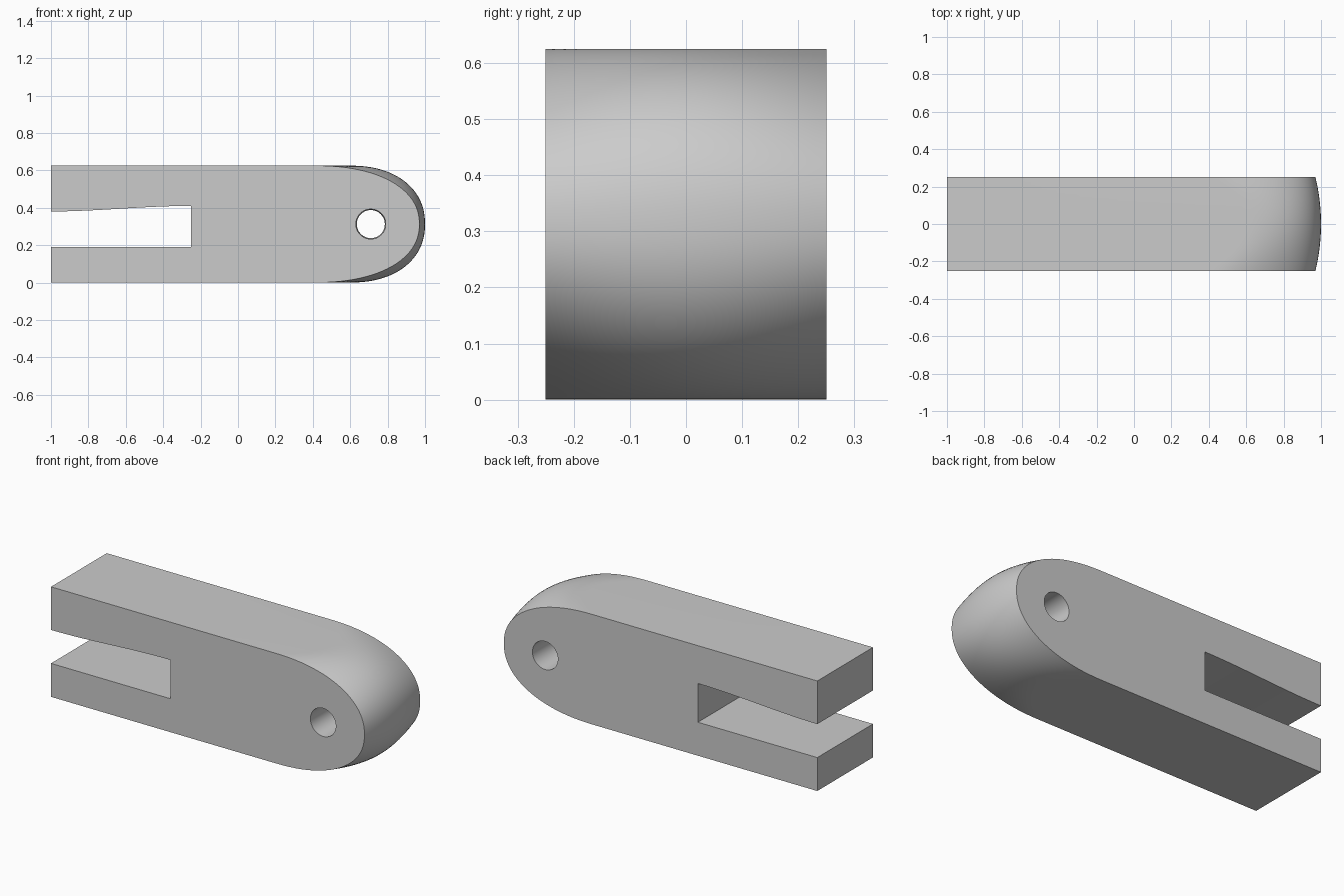
import bpy, bmesh, math

if "Cube" in bpy.data.objects:
    bpy.data.objects.remove(bpy.data.objects["Cube"])

HALF_Y, HEIGHT = 0.25, 0.625
MID = HEIGHT / 2
ROWS, ARC = 24, 48


def new_object(name, bm):
    bmesh.ops.recalc_face_normals(bm, faces=bm.faces)
    mesh = bpy.data.meshes.new(name)
    bm.to_mesh(mesh)
    bm.free()
    ob = bpy.data.objects.new(name, mesh)
    bpy.context.collection.objects.link(ob)
    return ob


def loft(bm, rings, caps=True):
    rows = [[bm.verts.new(p) for p in ring] for ring in rings]
    n = len(rows[0])
    for a, b in zip(rows, rows[1:]):
        for i in range(n):
            j = (i + 1) % n
            bm.faces.new((a[i], a[j], b[j], b[i]))
    if caps:
        bm.faces.new(rows[0])
        bm.faces.new(rows[-1])


def body_ring(y):
    # Nose gets longer and blunter towards the middle of the width
    t = (y / HALF_Y) ** 2
    start, end = 0.60 - 0.19 * t, 1.0 - 0.03 * t
    pts = [(-1, 0)]
    for i in range(ARC + 1):
        a = -math.pi / 2 + math.pi * i / ARC
        c, s = max(math.cos(a), 0), math.sin(a)
        if i in (0, ARC):
            c = 0
        pts.append((start + (end - start) * c ** (2 / 2.2),
                    MID + MID * math.copysign(abs(s) ** (2 / 2.2), s)))
    pts.append((-1, HEIGHT))
    # Slot with a gently S-curved upper wall
    for i in range(17):
        u = i / 16
        k = u * u * (3 - 2 * u)
        pts.append((-1 + 0.75 * u, 0.38 + 0.03 * k))
    pts += [(-0.25, 0.19), (-1, 0.19)]
    return [(x, y, z) for x, z in pts]


# Link body
bm = bmesh.new()
loft(bm, [body_ring(-HALF_Y + 2 * HALF_Y * r / ROWS) for r in range(ROWS + 1)])
body = new_object("link_body", bm)

# Pin hole, slightly narrower in the middle
bm = bmesh.new()
rings = []
for r in range(13):
    y = -0.3 + 0.6 * r / 12
    rad = 0.075 + 0.005 * min(1, abs(y) / HALF_Y)
    rings.append([(0.71 + rad * math.cos(a), y, MID + rad * math.sin(a))
                  for a in (2 * math.pi * i / 48 for i in range(48))])
loft(bm, rings)
cutter = new_object("pin_hole_cutter", bm)
cutter.hide_render = True

bpy.context.view_layer.objects.active = body
body.select_set(True)
mod = body.modifiers.new("pin_hole", 'BOOLEAN')
mod.operation, mod.solver, mod.object = 'DIFFERENCE', 'EXACT', cutter
bpy.ops.object.modifier_apply(modifier=mod.name)
bpy.data.objects.remove(cutter)

bpy.ops.object.select_all(action='DESELECT')
body.select_set(True)
bpy.ops.object.shade_smooth_by_angle(angle=math.radians(30))
